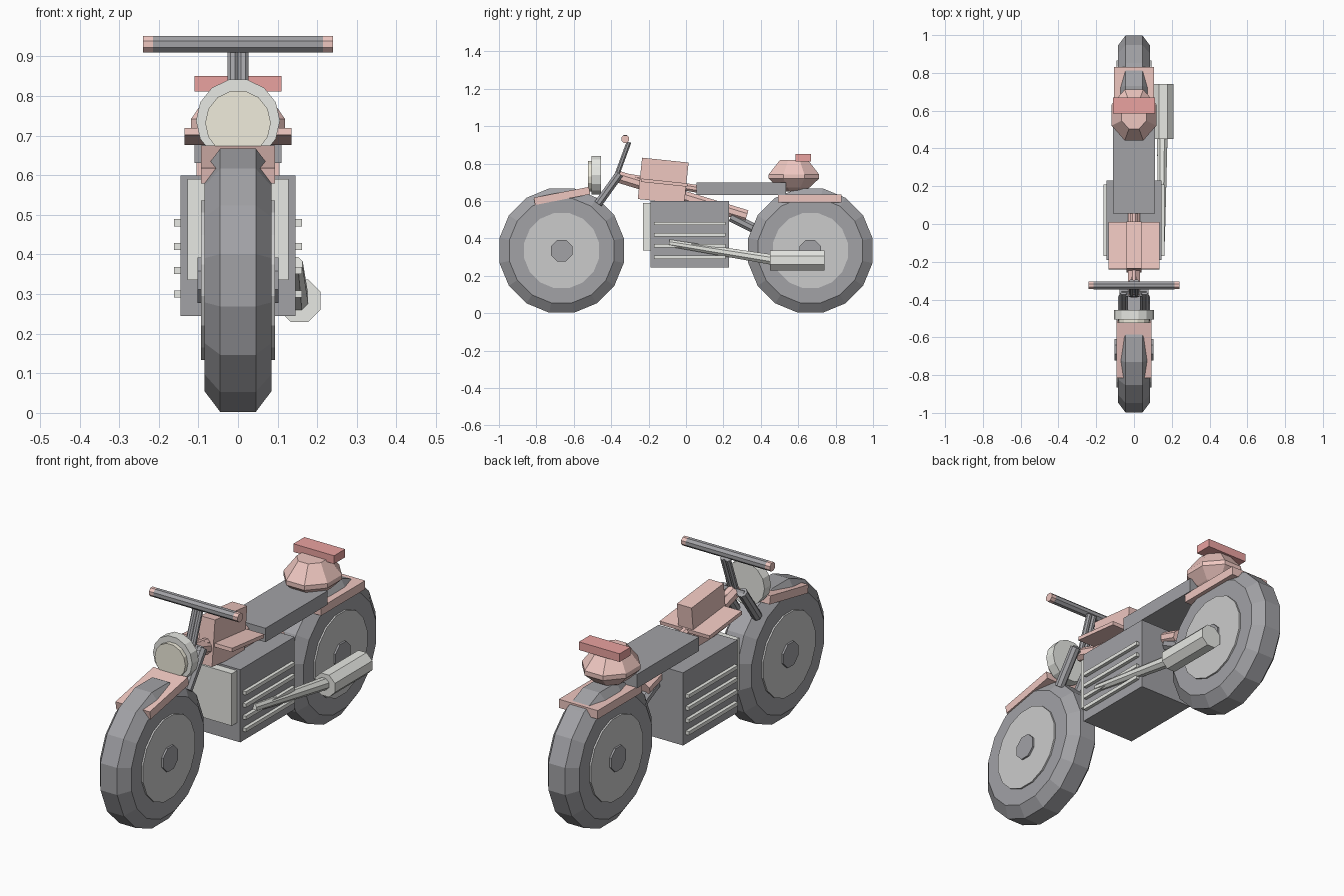
import bpy, bmesh, math
from mathutils import Vector, Matrix

if "Cube" in bpy.data.objects:
    bpy.data.objects.remove(bpy.data.objects["Cube"])


def mat(name, r, g, b):
    m = bpy.data.materials.new(name)
    m.diffuse_color = (r, g, b, 1)
    m.use_nodes = True
    m.node_tree.nodes["Principled BSDF"].inputs["Base Color"].default_value = m.diffuse_color
    return m


PINK = mat("pink_paint", 0.86, 0.57, 0.53)
RED = mat("red_lamp", 0.82, 0.36, 0.35)
DARK = mat("dark_rubber", 0.36, 0.36, 0.38)
LIGHT = mat("pale_metal", 0.80, 0.81, 0.77)
GREY = mat("disc_grey", 0.68, 0.68, 0.68)
CREAM = mat("cream_lens", 0.87, 0.84, 0.72)


def finish(name, bm, m):
    bmesh.ops.recalc_face_normals(bm, faces=bm.faces)
    me = bpy.data.meshes.new(name)
    bm.to_mesh(me)
    bm.free()
    me.materials.append(m)
    ob = bpy.data.objects.new(name, me)
    bpy.context.collection.objects.link(ob)
    return ob


def box(name, c, size, m, tilt=0):
    """Box from centre and size, tilted about x in degrees."""
    bm = bmesh.new()
    bmesh.ops.create_cube(bm, size=1, matrix=Matrix.Translation(c)
                          @ Matrix.Rotation(math.radians(tilt), 4, 'X')
                          @ Matrix.Diagonal((*size, 1)))
    return finish(name, bm, m)


def tube(name, a, b, r, m, sides=8, r2=None):
    """Capped cylinder or cone between two points."""
    a, b = Vector(a), Vector(b)
    d = b - a
    bm = bmesh.new()
    rot = d.to_track_quat('Z', 'Y').to_matrix().to_4x4()
    bmesh.ops.create_cone(bm, cap_ends=True, segments=sides, radius1=r,
                          radius2=r if r2 is None else r2, depth=d.length,
                          matrix=Matrix.Translation((a + b) / 2) @ rot
                          @ Matrix.Rotation(math.pi / sides, 4, 'Z'))
    return finish(name, bm, m)


def loft(name, rings, n, place, m):
    """Stack of n-sided rings (height, radius), mapped by place(u, v, h)."""
    bm = bmesh.new()
    loops = []
    for h, r in rings:
        angs = [2 * math.pi * (i + 0.5) / n for i in range(n)]
        loops.append([bm.verts.new(place(r * math.cos(t), r * math.sin(t), h))
                      for t in angs])
    for p, q in zip(loops, loops[1:]):
        for i in range(n):
            j = (i + 1) % n
            bm.faces.new((p[i], p[j], q[j], q[i]))
    bm.faces.new(loops[0])
    bm.faces.new(loops[-1])
    return finish(name, bm, m)


# wheels: tyre, pale disc and hub
WZ = 0.335
for label, wy in (("front", -0.665), ("rear", 0.665)):
    loft(label + "_tyre",
         [(-0.085, 0.285), (-0.045, 0.339), (0.045, 0.339), (0.085, 0.285)],
         16, lambda u, v, h: (h, wy + u, WZ + v), DARK)
    tube(label + "_wheel_disc", (-0.093, wy, WZ), (0.093, wy, WZ), 0.205, GREY, 16)
    tube(label + "_hub", (-0.102, wy, WZ), (0.102, wy, WZ), 0.062, DARK, 8)

# engine, cooling fins and radiator
box("engine_block", (0, 0.02, 0.422), (0.29, 0.42, 0.355), DARK)
for i in range(4):
    box(f"cooling_fin_{i + 1}", (0, 0.02, 0.30 + 0.06 * i), (0.324, 0.38, 0.018), LIGHT)
box("radiator", (0, -0.205, 0.463), (0.254, 0.05, 0.255), LIGHT)

# frame beams and rear shock
tube("lower_frame_beam", (0, -0.38, 0.735), (0, 0.325, 0.52), 0.034, PINK, 8)
tube("upper_frame_beam", (0, -0.37, 0.735), (0, 0.06, 0.665), 0.022, PINK, 8)
tube("rear_shock", (0, 0.24, 0.515), (0, 0.38, 0.445), 0.028, DARK, 8)

# fuel tank: narrow upright block with a wide plate
box("tank_block", (0, -0.122, 0.708), (0.08, 0.25, 0.222), PINK, -6)
box("tank_plate", (0, -0.115, 0.698), (0.27, 0.25, 0.018), PINK, -6)

# seat, tail and tail lamp
box("seat", (0, 0.295, 0.665), (0.22, 0.48, 0.068), DARK)
loft("tail_cowl", [(0.65, 0.05), (0.672, 0.09), (0.72, 0.146), (0.742, 0.146),
                   (0.82, 0.08)], 8,
     lambda u, v, h: (u * 0.88, 0.577 + v, h), PINK)
box("tail_lamp", (0, 0.627, 0.831), (0.22, 0.085, 0.04), RED)

# fenders
box("rear_fender", (0, 0.662, 0.613), (0.21, 0.34, 0.042), PINK)
box("front_fender", (0, -0.663, 0.627), (0.186, 0.30, 0.04), PINK, 11)

# forks, risers, handlebar and grips
for s, side in ((-1, "left"), (1, "right")):
    tube(side + "_fork", (s * 0.055, -0.47, 0.585), (s * 0.055, -0.355, 0.745), 0.024, DARK)
    tube(side + "_riser", (s * 0.013, -0.375, 0.725), (s * 0.013, -0.305, 0.915), 0.014, DARK)
    tube(side + "_grip", (s * 0.137, -0.325, 0.931), (s * 0.24, -0.325, 0.931), 0.022, PINK)
box("fork_clamp", (0, -0.365, 0.735), (0.13, 0.03, 0.03), DARK, 20)
tube("handlebar", (-0.215, -0.325, 0.931), (0.215, -0.325, 0.931), 0.0222, DARK)

# headlight
tube("headlight_case", (0, -0.505, 0.738), (0, -0.455, 0.738), 0.106, LIGHT, 14)
tube("headlight_lens", (0, -0.525, 0.732), (0, -0.50, 0.732), 0.083, CREAM, 14)

# exhaust on the right side only
tube("exhaust_pipe", (0.145, -0.09, 0.375), (0.150, 0.47, 0.285), 0.02, LIGHT, 8, 0.03)
tube("muffler", (0.155, 0.45, 0.283), (0.155, 0.74, 0.283), 0.058, LIGHT, 8)
